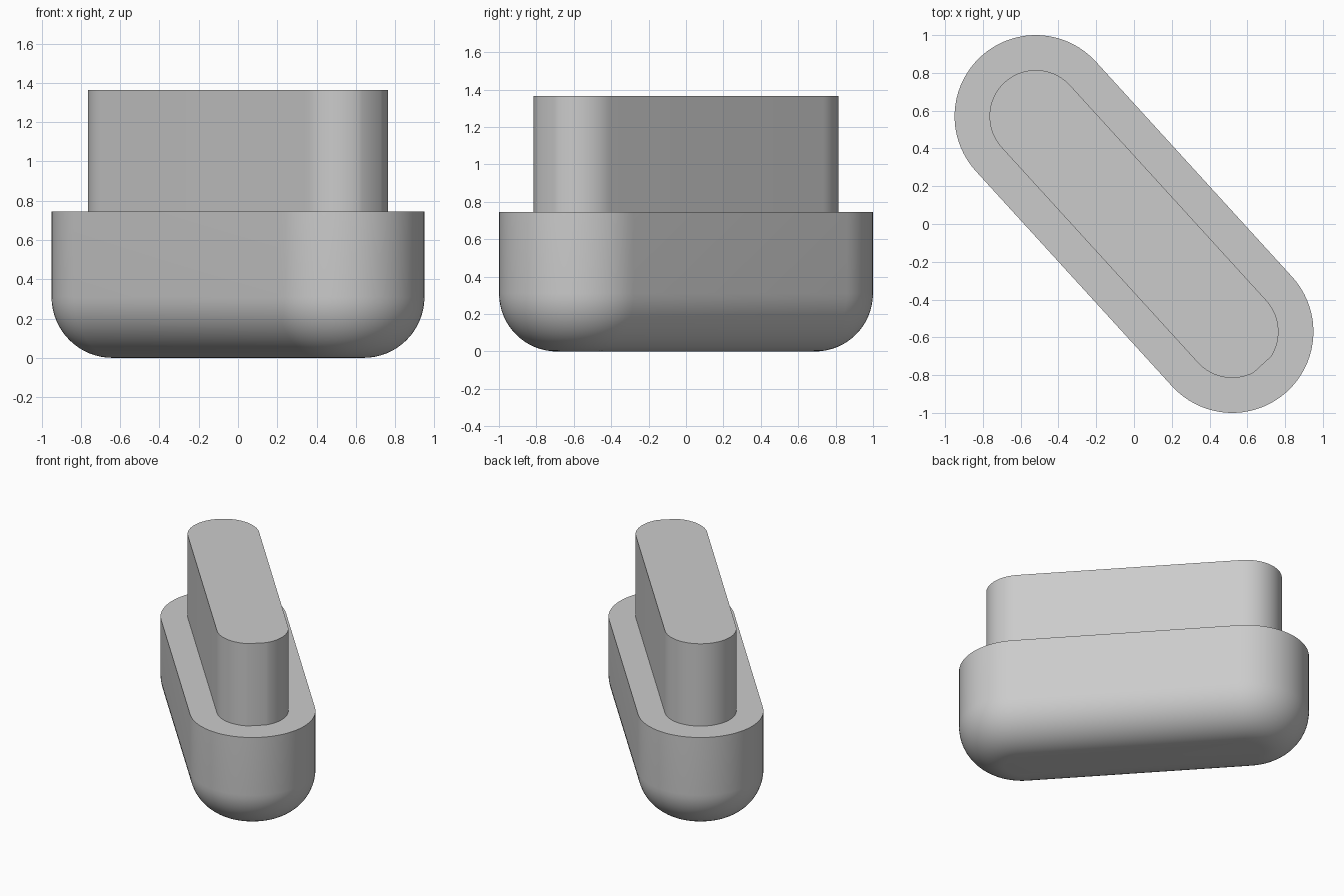
import bpy, bmesh, math
from mathutils import Vector

cube = bpy.data.objects.get("Cube")
if cube:
    bpy.data.objects.remove(cube, do_unlink=True)

grey = bpy.data.materials.new("plain grey")
grey.use_nodes = True
colour = (0.6, 0.6, 0.6, 1)
grey.diffuse_color = colour
grey.node_tree.nodes["Principled BSDF"].inputs["Base Color"].default_value = colour

END = Vector((0.52, -0.57, 0))       # centre of the front rounded end
AXIS = math.atan2(END.y, END.x)
STEPS = 36


def slot_outline(radius, z, flat=0):
    """Rounded slot along the diagonal; flat = half angle cut off the front tip."""
    points = []
    for side in (1, -1):
        for i in range(STEPS + 1):
            a = -90 + 180 * i / STEPS
            if side == 1 and abs(a) < flat:
                continue
            t = math.radians(a) + AXIS + (0 if side == 1 else math.pi)
            points.append(END * side + Vector((radius * math.cos(t), radius * math.sin(t), z)))
    return points


def loft(name, profile, flat=0):
    """Stack slot outlines of (radius, height) and cap both ends."""
    bm = bmesh.new()
    rings = [[bm.verts.new(p) for p in slot_outline(r, z, flat)] for r, z in profile]
    for low, high in zip(rings, rings[1:]):
        n = len(low)
        for i in range(n):
            j = (i + 1) % n
            bm.faces.new((low[i], low[j], high[j], high[i]))
    bm.faces.new(rings[0][::-1])
    bm.faces.new(rings[-1])
    bmesh.ops.recalc_face_normals(bm, faces=bm.faces)
    mesh = bpy.data.meshes.new(name)
    bm.to_mesh(mesh)
    bm.free()
    mesh.materials.append(grey)
    obj = bpy.data.objects.new(name, mesh)
    bpy.context.collection.objects.link(obj)
    bpy.ops.object.select_all(action='DESELECT')
    obj.select_set(True)
    bpy.context.view_layer.objects.active = obj
    bpy.ops.object.shade_smooth_by_angle(angle=math.radians(30))
    return obj


# Wide base with a rounded lower rim
BASE_R, FILLET, BASE_TOP = 0.43, 0.31, 0.745
base_profile = []
for k in range(17):
    a = math.pi / 2 * k / 16
    base_profile.append((BASE_R - FILLET * (1 - math.sin(a)), FILLET * (1 - math.cos(a))))
base_profile.append((BASE_R, BASE_TOP))
loft("rounded_base", base_profile)

# Narrow upper stem with a small flat on its front tip
loft("upper_stem", [(0.245, BASE_TOP), (0.245, 1.365)], flat=14)
